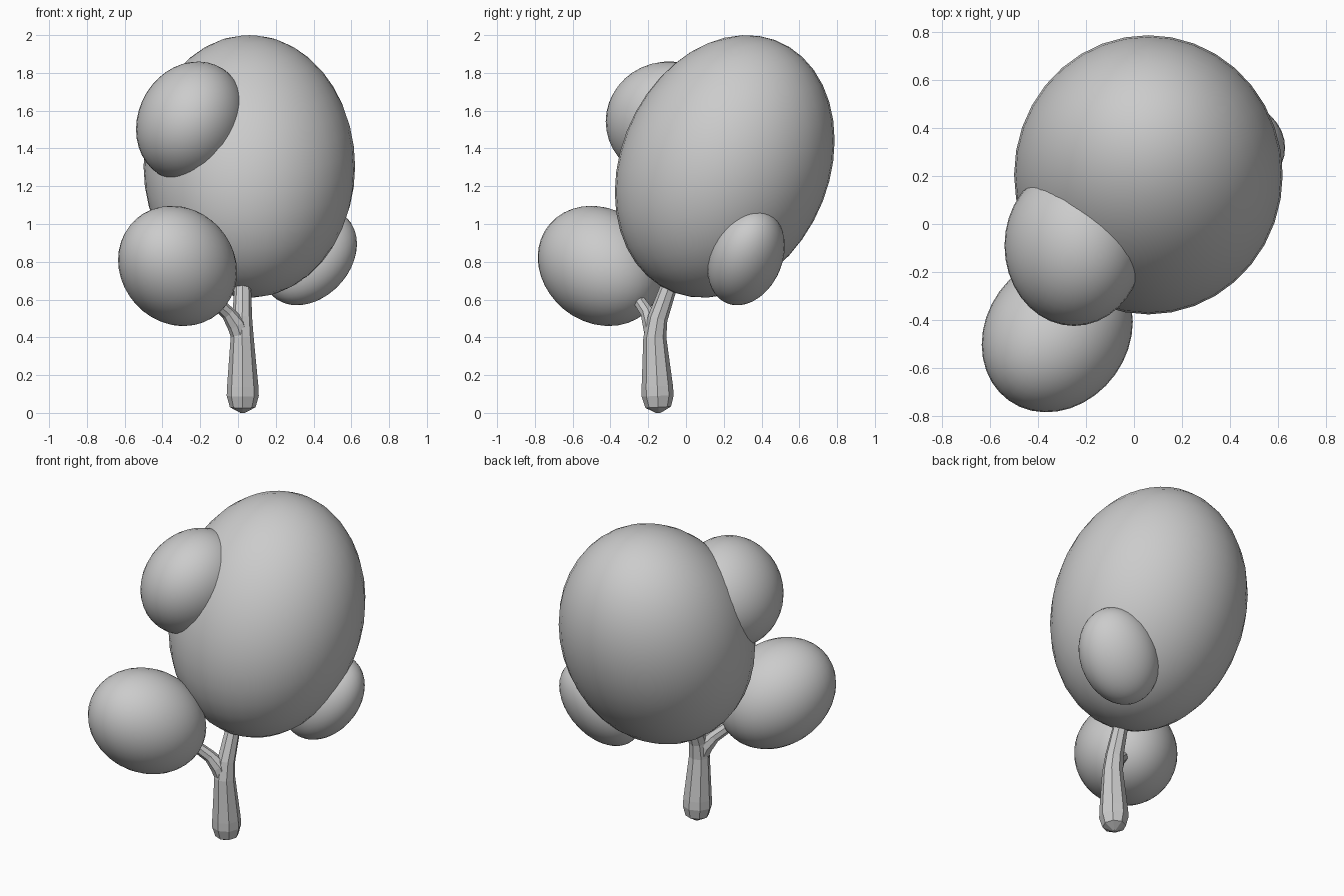
import bpy, bmesh, math
from mathutils import Matrix, Vector

if "Cube" in bpy.data.objects:
    bpy.data.objects.remove(bpy.data.objects["Cube"])


def add_object(name, bm):
    bmesh.ops.recalc_face_normals(bm, faces=bm.faces)
    mesh = bpy.data.meshes.new(name)
    bm.to_mesh(mesh)
    bm.free()
    obj = bpy.data.objects.new(name, mesh)
    bpy.context.collection.objects.link(obj)
    return obj


def foliage(name, center, half, xy=0, xz=0, yz=0):
    """Smooth leaning ellipsoid: half extents plus lean terms between axes."""
    hx, hy, hz = half
    a = hx
    b, d = xy / a, xz / a
    c = math.sqrt(hy * hy - b * b)
    e = (yz - b * d) / c
    f = math.sqrt(hz * hz - d * d - e * e)
    shape = Matrix(((a, 0, 0), (b, c, 0), (d, e, f))).to_4x4()
    bm = bmesh.new()
    bmesh.ops.create_uvsphere(bm, u_segments=36, v_segments=20, radius=1,
                              matrix=Matrix.Translation(center) @ shape)
    for face in bm.faces:
        face.smooth = True
    return add_object(name, bm)


def limb(name, path, sides=8):
    """Faceted tapering tube through (x, y, z, radius) points."""
    bm = bmesh.new()
    pts = [Vector(p[:3]) for p in path]
    rings = []
    for i, p in enumerate(pts):
        t = (pts[min(i + 1, len(pts) - 1)] - pts[max(i - 1, 0)]).normalized()
        u = Vector((0, 1, 0)).cross(t).normalized()
        v = t.cross(u)
        ring = []
        for k in range(sides):
            w = 2 * math.pi * k / sides
            ring.append(bm.verts.new(p + path[i][3] * (math.cos(w) * u + math.sin(w) * v)))
        rings.append(ring)
    for lo, hi in zip(rings, rings[1:]):
        for k in range(sides):
            n = (k + 1) % sides
            bm.faces.new((lo[k], lo[n], hi[n], hi[k]))
    bm.faces.new(rings[0])
    bm.faces.new(rings[-1])
    return add_object(name, bm)


# Leaf masses
foliage("main_crown", (0.06, 0.205, 1.305), (0.56, 0.582, 0.695), yz=0.08)
foliage("lower_front_foliage", (-0.32, -0.455, 0.778), (0.315, 0.33, 0.318),
        xy=0.015, xz=-0.01, yz=-0.015)
foliage("upper_front_foliage", (-0.25, -0.09, 1.543), (0.29, 0.335, 0.317), xz=0.012)
foliage("lower_side_foliage", (0.38, 0.318, 0.825), (0.25, 0.205, 0.255),
        xz=0.0175, yz=0.012)

# Trunk with rounded foot, bending back into the crown
limb("trunk", [(0.025, -0.145, 0.0, 0.012), (0.025, -0.147, 0.03, 0.068),
               (0.025, -0.15, 0.09, 0.085), (0.025, -0.152, 0.14, 0.083),
               (0.022, -0.165, 0.40, 0.061), (0.022, -0.15, 0.50, 0.053),
               (0.025, -0.09, 0.67, 0.044), (0.03, 0.0, 0.85, 0.035)])

# Side branch into the lower front foliage
limb("side_branch", [(0.02, -0.165, 0.39, 0.05), (-0.01, -0.18, 0.47, 0.05),
                     (-0.055, -0.205, 0.53, 0.037), (-0.14, -0.26, 0.61, 0.033),
                     (-0.22, -0.33, 0.69, 0.03)])
